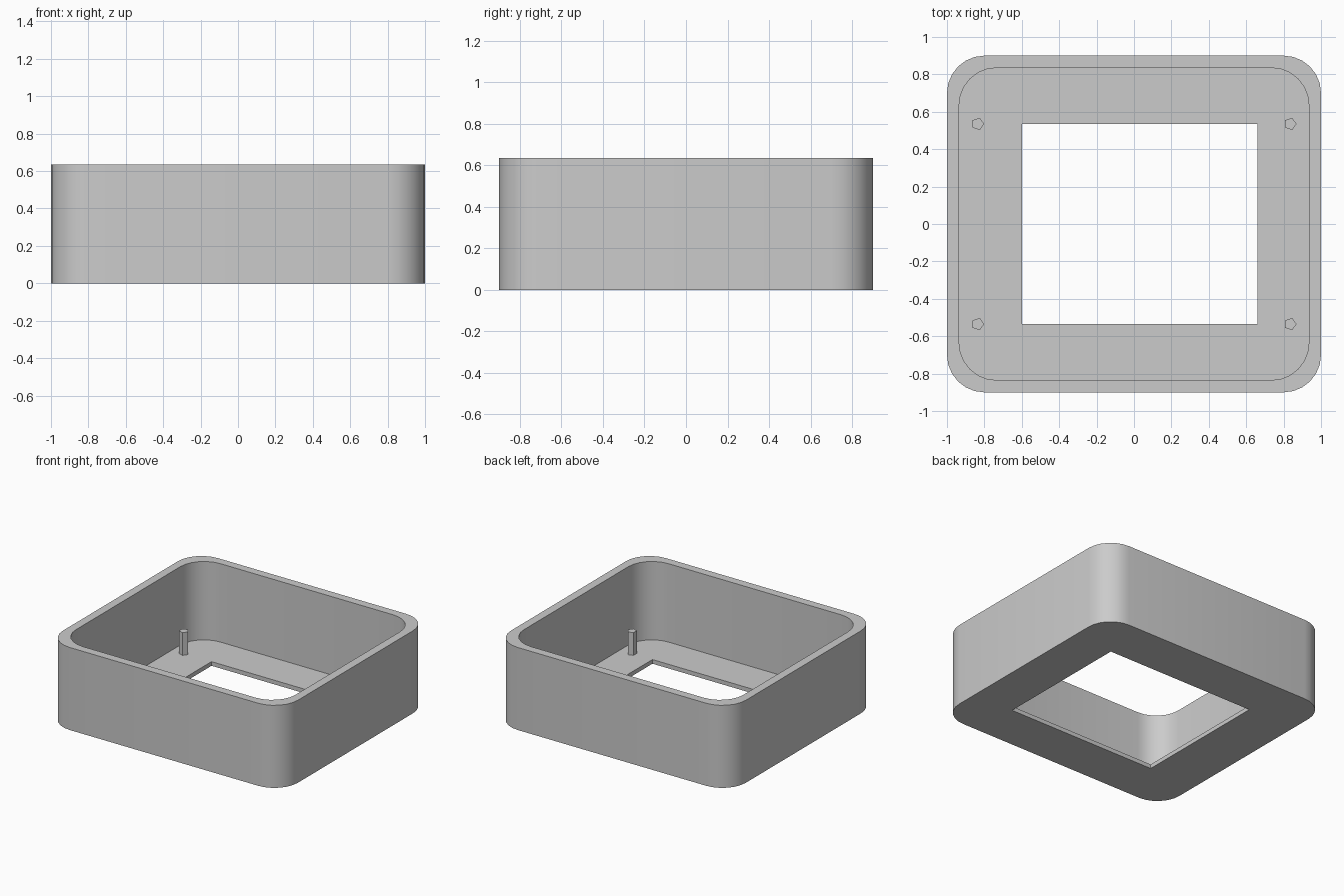
import bpy, bmesh
from math import sin, cos, pi

cube = bpy.data.objects.get("Cube")
if cube:
    bpy.data.objects.remove(cube, do_unlink=True)

HEIGHT, FLOOR = 0.635, 0.032
CORNER, STEPS = 0.2, 6

grey = bpy.data.materials.new("plain grey")
grey.use_nodes = True
colour = (0.6, 0.6, 0.6, 1)
grey.diffuse_color = colour
grey.node_tree.nodes["Principled BSDF"].inputs["Base Color"].default_value = colour


def rounded_outline(hx, hy, r):
    """Counter-clockwise rounded rectangle."""
    points = []
    for i, (sx, sy) in enumerate([(1, 1), (-1, 1), (-1, -1), (1, -1)]):
        for k in range(STEPS + 1):
            a = (i + k / STEPS) * pi / 2
            points.append((sx * (hx - r) + r * cos(a), sy * (hy - r) + r * sin(a)))
    return points


def prism(name, outline, z0, z1):
    """Extrude an outline between two heights."""
    bm = bmesh.new()
    base = bm.faces.new([bm.verts.new((x, y, z0)) for x, y in outline])
    top = bmesh.ops.extrude_face_region(bm, geom=[base])["geom"]
    verts = [v for v in top if isinstance(v, bmesh.types.BMVert)]
    bmesh.ops.translate(bm, verts=verts, vec=(0, 0, z1 - z0))
    bmesh.ops.recalc_face_normals(bm, faces=bm.faces)
    mesh = bpy.data.meshes.new(name)
    bm.to_mesh(mesh)
    bm.free()
    mesh.materials.append(grey)
    obj = bpy.data.objects.new(name, mesh)
    bpy.context.collection.objects.link(obj)
    return obj


def cut(target, cutter):
    mod = target.modifiers.new(cutter.name, "BOOLEAN")
    mod.operation = "DIFFERENCE"
    mod.solver = "EXACT"
    mod.object = cutter
    bpy.context.view_layer.objects.active = target
    bpy.ops.object.modifier_apply(modifier=mod.name)
    bpy.data.objects.remove(cutter, do_unlink=True)


# Open tray with rounded corners and a window through its floor
tray = prism("tray", rounded_outline(1, 0.9, CORNER), 0, HEIGHT)
cut(tray, prism("cavity", rounded_outline(0.935, 0.835, CORNER), FLOOR, 1))
window = [(-0.6, -0.535), (0.66, -0.535), (0.66, 0.535), (-0.6, 0.535)]
cut(tray, prism("floor_window", window, -0.2, 0.2))

bpy.ops.object.select_all(action="DESELECT")
tray.select_set(True)
bpy.context.view_layer.objects.active = tray
bpy.ops.object.shade_smooth_by_angle(angle=pi / 6)

# Five-sided mounting pins
for side, sx in (("left", 1), ("right", -1)):
    for end, sy in (("front", -1), ("back", 1)):
        ring = [(sx * 0.835 + 0.034 * cos(k * 2 * pi / 5),
                 sy * 0.535 + 0.034 * sin(k * 2 * pi / 5)) for k in range(5)]
        prism(f"{end}_{side}_pin", ring, FLOOR - 0.01, FLOOR + 0.175)
